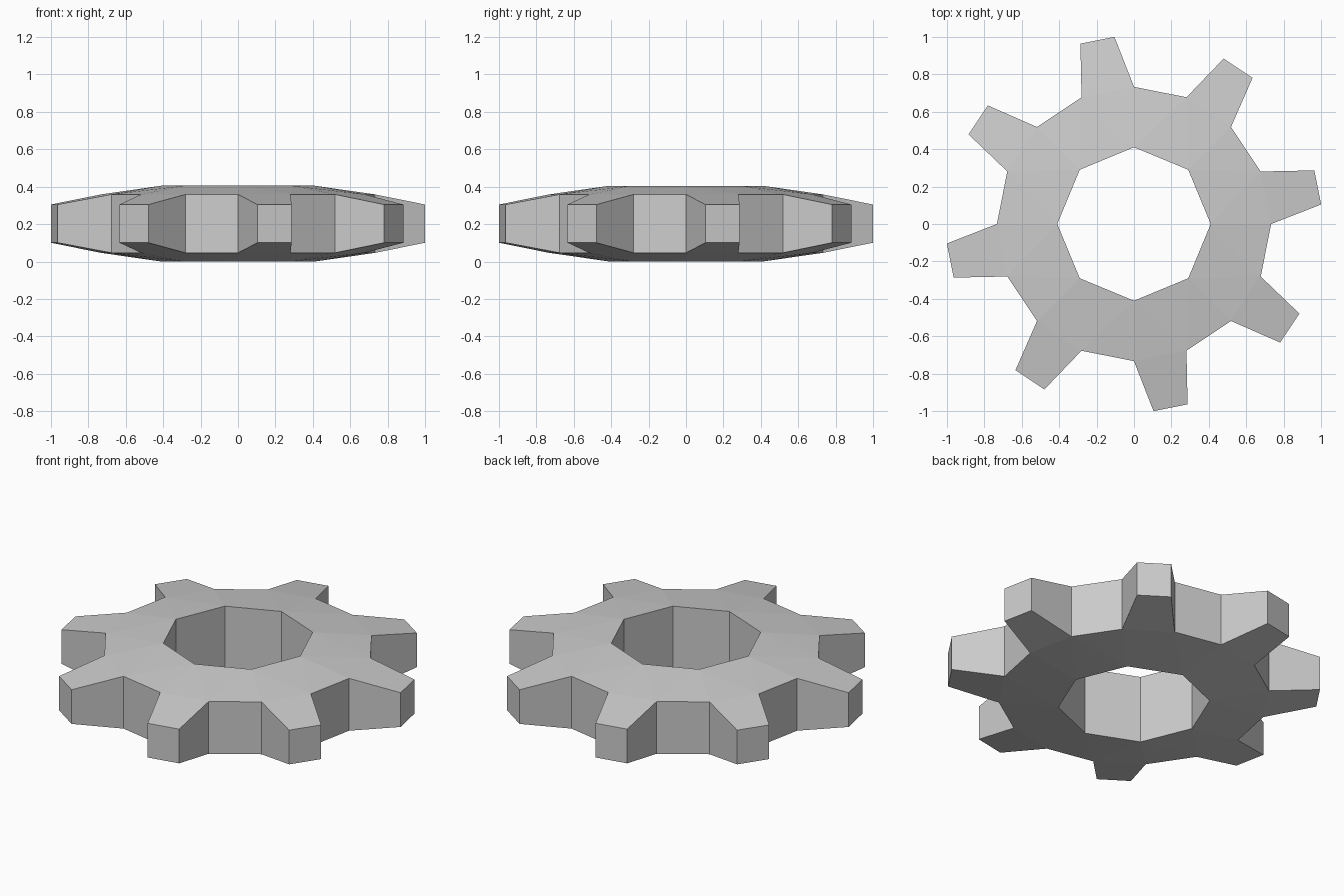
import bpy, bmesh
from math import radians, cos, sin

if "Cube" in bpy.data.objects:
    bpy.data.objects.remove(bpy.data.objects["Cube"])

TEETH = 8
STEP = 360 / TEETH
MID = 0.2025                      # mid-height of the gear
# (radius, half thickness) for each ring
BORE, ROOT, TIP = (0.41, 0.2025), (0.733, 0.156), (1.0055, 0.102)
TIP_HALF_ANGLE = 5.3

bm = bmesh.new()


def pair(ring, deg):
    """Bottom and top vertex on a ring at the given angle."""
    r, h = ring
    a = radians(deg)
    return [bm.verts.new((r * cos(a), r * sin(a), MID + s * h)) for s in (-1, 1)]


def caps(*cols):
    """Matching faces on the underside and the top."""
    for side in (0, 1):
        bm.faces.new([c[side] for c in cols])


def wall(a, b):
    bm.faces.new((a[0], b[0], b[1], a[1]))


bore = [pair(BORE, i * STEP) for i in range(TEETH)]
root = [pair(ROOT, i * STEP / 2) for i in range(2 * TEETH)]

for i in range(TEETH):
    b0, b1 = bore[i], bore[(i + 1) % TEETH]
    r0, r1, r2 = (root[(2 * i + k) % (2 * TEETH)] for k in range(3))
    mid = (i + 0.25) * STEP
    t0, t1 = pair(TIP, mid - TIP_HALF_ANGLE), pair(TIP, mid + TIP_HALF_ANGLE)
    # sloping body
    caps(b0, r0, r1)
    caps(b0, r1, b1)
    caps(b1, r1, r2)
    # tooth
    caps(r0, t0, t1, r1)
    for a, b in ((r0, t0), (t0, t1), (t1, r1), (r1, r2), (b1, b0)):
        wall(a, b)

bmesh.ops.recalc_face_normals(bm, faces=bm.faces)
mesh = bpy.data.meshes.new("gear")
bm.to_mesh(mesh)
bm.free()
bpy.context.collection.objects.link(bpy.data.objects.new("gear", mesh))
